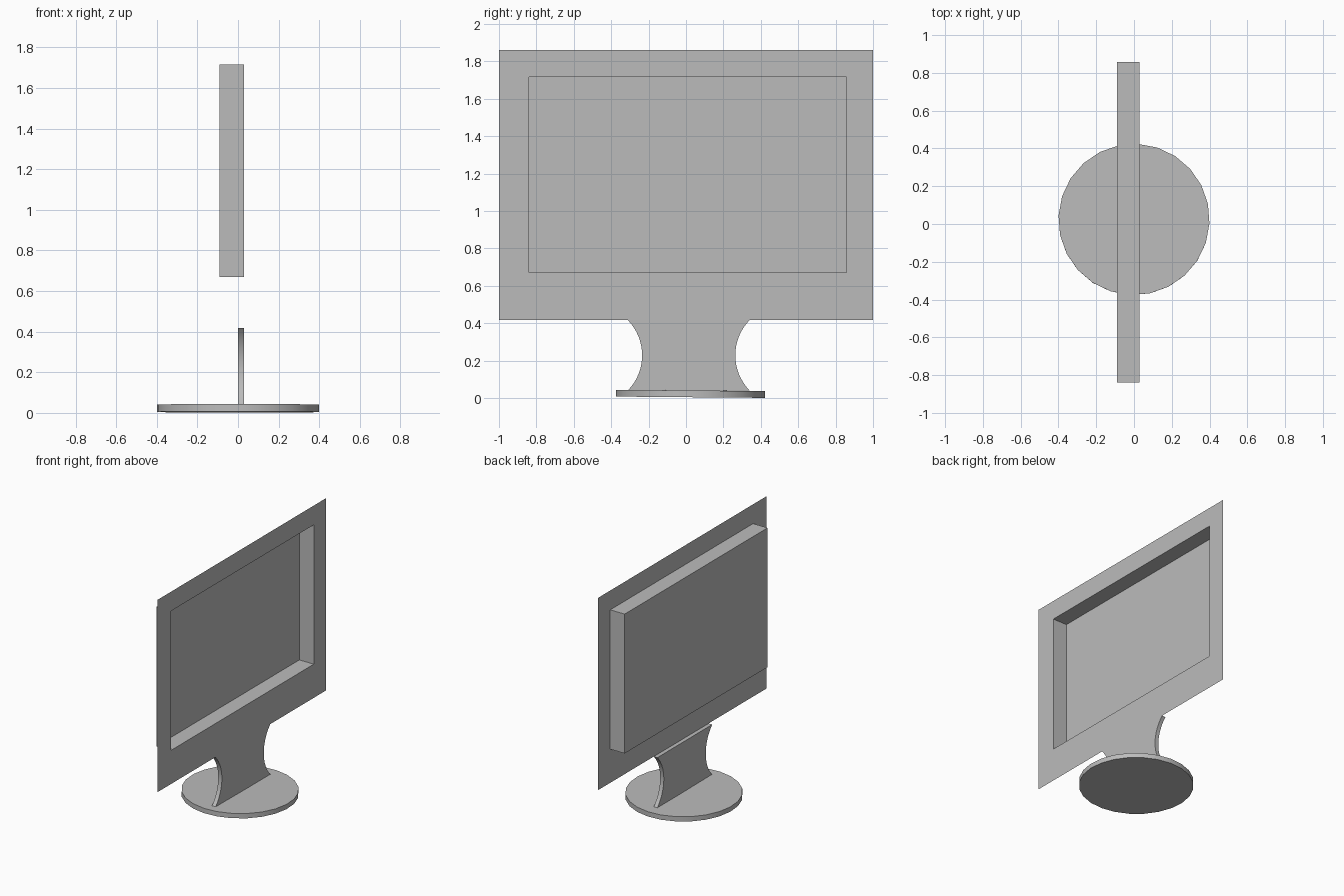
import bpy, bmesh, math

if "Cube" in bpy.data.objects:
    bpy.data.objects.remove(bpy.data.objects["Cube"])

grey = bpy.data.materials.new("plain grey")
grey.diffuse_color = (0.5, 0.5, 0.5, 1)
grey.use_nodes = True
grey.node_tree.nodes["Principled BSDF"].inputs["Base Color"].default_value = grey.diffuse_color


def finish(name, bm):
    mesh = bpy.data.meshes.new(name)
    bm.to_mesh(mesh)
    bm.free()
    mesh.materials.append(grey)
    obj = bpy.data.objects.new(name, mesh)
    bpy.context.collection.objects.link(obj)
    return obj


def rectangle(bm, x, y0, y1, z0, z1):
    return [bm.verts.new((x, y, z)) for y, z in
            ((y0, z0), (y1, z0), (y1, z1), (y0, z1))]


def bridge(bm, a, b):
    for i in range(4):
        j = (i + 1) % 4
        bm.faces.new((a[i], a[j], b[j], b[i]))


FRONT = 0.03

# Thin bezel sheet with an open, recessed screen tray
bm = bmesh.new()
outer = rectangle(bm, FRONT, -1, 1, 0.417, 1.862)
rim = rectangle(bm, FRONT, -0.84, 0.857, 0.67, 1.717)
back = rectangle(bm, -0.09, -0.84, 0.857, 0.67, 1.717)
bridge(bm, outer, rim)
bridge(bm, rim, back)
bm.faces.new(back)
finish("screen_bezel", bm)

# Neck: concave arcs on both sides, extruded in depth
bm = bmesh.new()
Z0, Z1, SAG, MID = 0.04, 0.417, 0.077, 0.0145
half = (Z1 - Z0) / 2
radius = (half ** 2 + SAG ** 2) / (2 * SAG)
sweep = math.asin(half / radius)
STEPS = 16
arc = []
for i in range(STEPS + 1):
    a = -sweep + 2 * sweep * i / STEPS
    arc.append((0.249 + radius * (1 - math.cos(a)),
                (Z0 + Z1) / 2 + radius * math.sin(a)))
outline = [(MID + w, z) for w, z in arc] + [(MID - w, z) for w, z in reversed(arc)]
face = bm.faces.new([bm.verts.new((FRONT, y, z)) for y, z in outline])
ext = bmesh.ops.extrude_face_region(bm, geom=[face], use_keep_orig=True)
bmesh.ops.translate(bm, vec=(-FRONT, 0, 0),
                    verts=[v for v in ext["geom"] if isinstance(v, bmesh.types.BMVert)])
bmesh.ops.recalc_face_normals(bm, faces=bm.faces[:])
neck = finish("neck", bm)

# Round foot, leaning back very slightly
bpy.ops.mesh.primitive_cylinder_add(vertices=24, radius=0.4, depth=0.036,
                                    location=(0, 0.024, 0.0225),
                                    rotation=(math.radians(-0.5), 0, math.radians(-3)))
foot = bpy.context.object
foot.name = "foot"
foot.data.materials.append(grey)

# Smooth the curved sides, keep the rims sharp
for obj in (neck, foot):
    bpy.ops.object.select_all(action="DESELECT")
    obj.select_set(True)
    bpy.context.view_layer.objects.active = obj
    bpy.ops.object.shade_smooth_by_angle(angle=math.radians(30))
